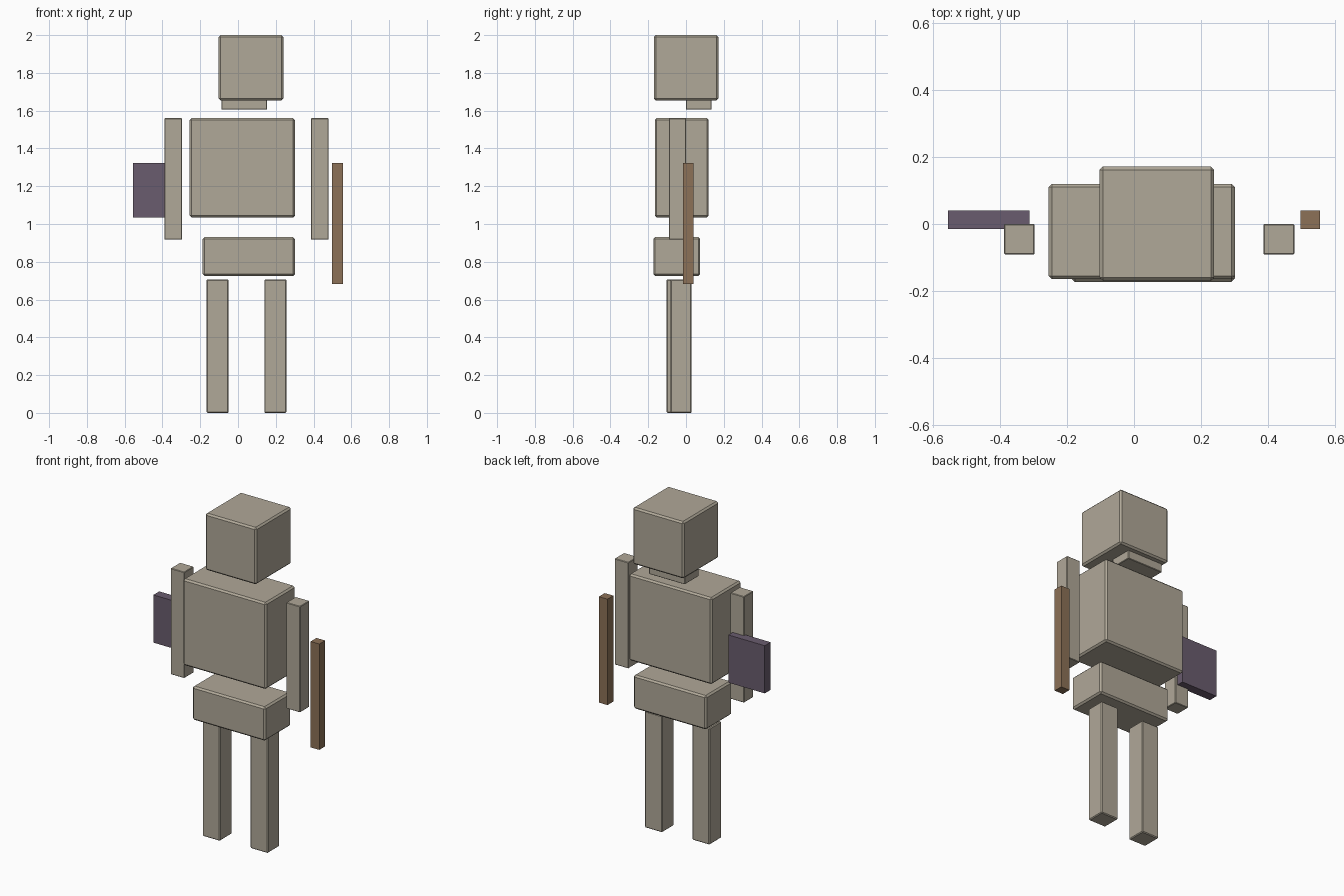
import bpy
import bmesh
from mathutils import Vector

if "Cube" in bpy.data.objects:
    bpy.data.objects.remove(bpy.data.objects["Cube"])


def material(name, color):
    m = bpy.data.materials.new(name)
    m.diffuse_color = (*color, 1.0)
    m.use_nodes = True
    m.node_tree.nodes["Principled BSDF"].inputs["Base Color"].default_value = m.diffuse_color
    return m


stone = material("stone beige", (0.434, 0.392, 0.314))
purple = material("dusty purple", (0.144, 0.107, 0.156))
wood = material("wood brown", (0.262, 0.165, 0.095))


def box(name, x, y, z, mat, bevel=0.0):
    """Box spanning the given (min, max) ranges, with chamfered edges."""
    lo, hi = Vector((x[0], y[0], z[0])), Vector((x[1], y[1], z[1]))
    mid, size = (lo + hi) / 2, hi - lo
    bm = bmesh.new()
    bmesh.ops.create_cube(bm, size=1.0)
    bmesh.ops.scale(bm, vec=size, verts=bm.verts)
    if bevel:
        bmesh.ops.bevel(bm, geom=bm.edges[:], offset=bevel, segments=1,
                        affect='EDGES', profile=0.5)
    mesh = bpy.data.meshes.new(name)
    bm.to_mesh(mesh)
    bm.free()
    mesh.materials.append(mat)
    ob = bpy.data.objects.new(name, mesh)
    ob.location = mid
    bpy.context.collection.objects.link(ob)
    return ob


# Head, neck and body blocks
box("head", (-0.103, 0.24), (-0.17, 0.172), (1.655, 2.0), stone, 0.01)
box("neck", (-0.087, 0.154), (0.0, 0.136), (1.605, 1.66), stone, 0.003)
box("torso", (-0.256, 0.302), (-0.165, 0.12), (1.035, 1.56), stone, 0.01)
box("pelvis", (-0.187, 0.302), (-0.173, 0.075), (0.725, 0.93), stone, 0.01)

# Legs, one standing slightly further forward
box("left_leg", (-0.166, -0.05), (-0.103, 0.012), (0.0, 0.707), stone, 0.005)
box("right_leg", (0.139, 0.257), (-0.082, 0.03), (0.0, 0.707), stone, 0.005)

# Arms
for name, x in (("left_arm", (-0.389, -0.297)), ("right_arm", (0.387, 0.48))):
    box(name, x, (-0.091, 0.0), (0.917, 1.56), stone, 0.003)

# Held items
box("shield", (-0.557, -0.313), (-0.015, 0.041), (1.035, 1.324), purple)
box("stick", (0.498, 0.556), (-0.015, 0.041), (0.682, 1.324), wood)
